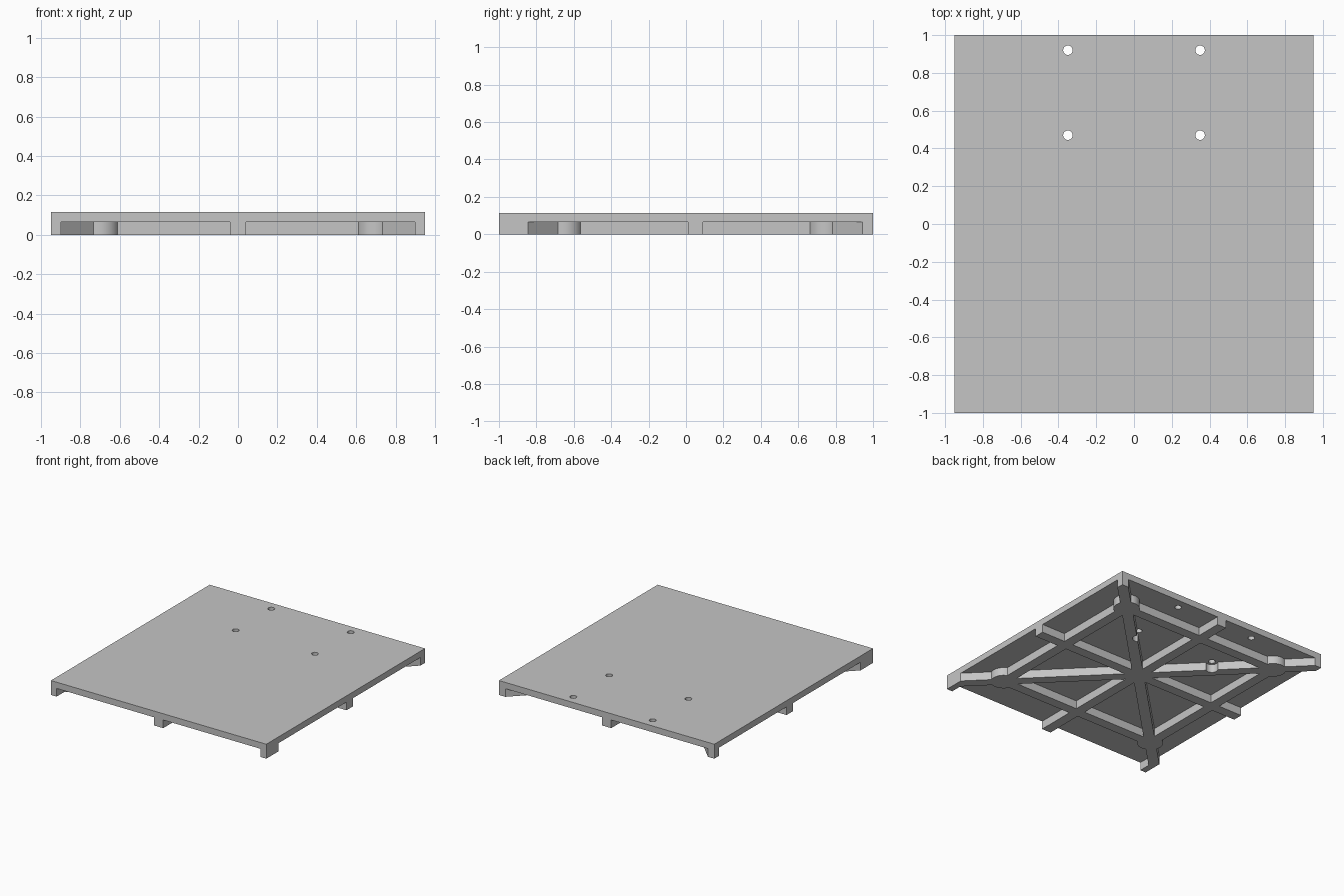
import bpy
import math

old = bpy.data.objects.get("Cube")
if old:
    bpy.data.objects.remove(old, do_unlink=True)

HX, HY = 0.95, 1.0            # panel half sizes
UNDER, TOP = 0.065, 0.115     # underside and top of the plate
CY = 0.05                     # centre of the rib pattern
RING = 0.70                   # half size of the rib square
RIB = 0.08                    # rib width
EMBED = 0.09                  # ribs reach into the plate before joining

grey = bpy.data.materials.new("plain grey")
grey.use_nodes = True
grey.diffuse_color = (0.56, 0.56, 0.56, 1)
grey.node_tree.nodes["Principled BSDF"].inputs["Base Color"].default_value = grey.diffuse_color


def box(name, x, y, sx, sy, z0, z1, turn=0.0):
    bpy.ops.mesh.primitive_cube_add(size=1, location=(x, y, (z0 + z1) / 2), rotation=(0, 0, turn))
    ob = bpy.context.object
    ob.name = name
    ob.scale = (sx, sy, z1 - z0)
    ob.data.materials.append(grey)
    return ob


def cylinder(name, x, y, radius, z0, z1, sides=48):
    bpy.ops.mesh.primitive_cylinder_add(vertices=sides, radius=radius, depth=z1 - z0,
                                        location=(x, y, (z0 + z1) / 2))
    ob = bpy.context.object
    ob.name = name
    ob.data.materials.append(grey)
    return ob


def combine(target, tool, operation):
    bpy.context.view_layer.update()
    bpy.ops.object.select_all(action='DESELECT')
    bpy.context.view_layer.objects.active = target
    target.select_set(True)
    mod = target.modifiers.new(operation.lower(), 'BOOLEAN')
    mod.operation = operation
    mod.solver = 'EXACT'
    mod.object = tool
    bpy.ops.object.modifier_apply(modifier=mod.name)
    bpy.data.objects.remove(tool, do_unlink=True)


# Straight cross ribs, reaching all four edges
frame = box("rib_frame", 0, 0, RIB, 2 * HY, 0, EMBED)
parts = [box("cross_rib", 0, CY, 2 * HX, RIB, 0, EMBED)]

# Square of ribs around the centre
for s in (-1, 1):
    parts.append(box("ring_rib_x", 0, CY + s * RING, 2 * RING, RIB, 0, EMBED))
    parts.append(box("ring_rib_y", s * RING, CY, RIB, 2 * RING, 0, EMBED))

# Diagonal ribs
for s in (-1, 1):
    parts.append(box("diagonal_rib", 0, CY, 3.2, RIB, 0, EMBED, s * math.pi / 4))

# Round posts on the diagonals and feet at the front corners
for s in (-1, 1):
    for t in (-1, 1):
        parts.append(cylinder("round_post", s * RING, CY + t * RING, 0.096, 0, EMBED))
    parts.append(box("front_foot", s * 0.925, -0.93, 0.05, 0.14, 0, EMBED))

for part in parts:
    combine(frame, part, 'UNION')

# Trim the rib ends flush with the panel edges
combine(frame, box("trim", 0, 0, 2 * HX, 2 * HY, -0.1, 0.2), 'INTERSECT')

# Clearance notches in the back diagonals
for s in (-1, 1):
    combine(frame, cylinder("notch", s * 0.35, 0.47, 0.045, -0.1, 0.2), 'DIFFERENCE')

# Top plate joined with the ribs
panel = box("ribbed_panel", 0, 0, 2 * HX, 2 * HY, UNDER, TOP)
combine(panel, frame, 'UNION')

# Screw holes
for s in (-1, 1):
    for y in (0.47, 0.92):
        combine(panel, cylinder("hole", s * 0.35, y, 0.025, -0.1, 0.2, 32), 'DIFFERENCE')

bpy.ops.object.select_all(action='DESELECT')
panel.select_set(True)
bpy.context.view_layer.objects.active = panel
bpy.ops.object.transform_apply(location=True, rotation=True, scale=True)
bpy.ops.object.shade_smooth_by_angle(angle=math.radians(30))
